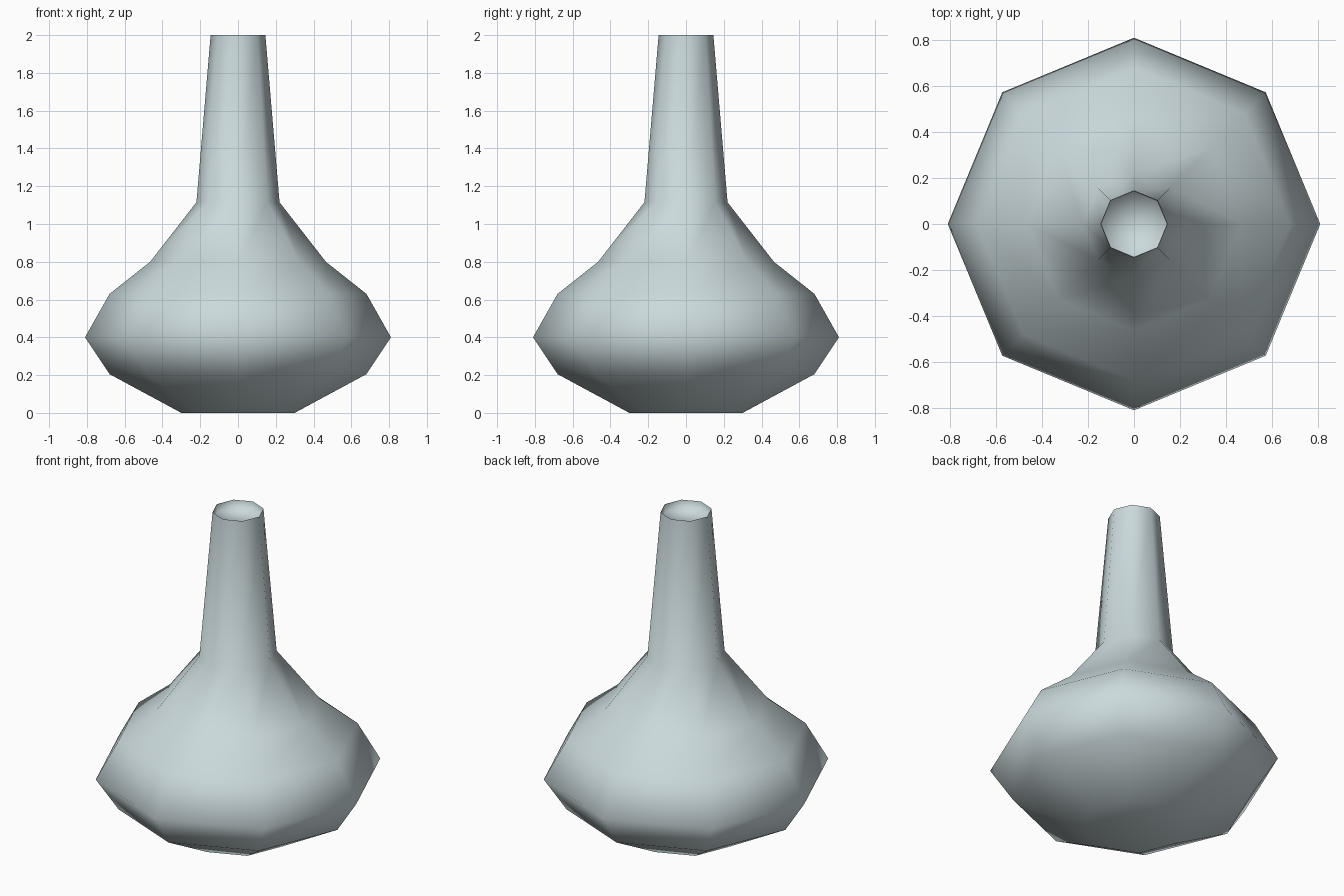
import bpy, bmesh, math

if "Cube" in bpy.data.objects:
    bpy.data.objects.remove(bpy.data.objects["Cube"])

SIDES = 8
# Outer profile (radius, height) from base to lip, then the shallow recess in the mouth
PROFILE = [(0.30, 0.0), (0.68, 0.205), (0.81, 0.40), (0.68, 0.63), (0.465, 0.80),
           (0.22, 1.115), (0.145, 2.0), (0.14, 1.955)]

glass = bpy.data.materials.new("pale_blue_grey")
glass.diffuse_color = (0.60, 0.70, 0.72, 1)
glass.use_nodes = True
glass.node_tree.nodes["Principled BSDF"].inputs["Base Color"].default_value = glass.diffuse_color


def lathe(name, profile, mat):
    """Turn a profile around z, closing both ends with a fan."""
    bm = bmesh.new()
    rings = []
    for r, z in profile:
        rings.append([bm.verts.new((r * math.cos(2 * math.pi * i / SIDES),
                                    r * math.sin(2 * math.pi * i / SIDES), z))
                      for i in range(SIDES)])
    bottom = bm.verts.new((0, 0, profile[0][1]))
    top = bm.verts.new((0, 0, profile[-1][1]))
    for i in range(SIDES):
        j = (i + 1) % SIDES
        for a, b in zip(rings, rings[1:]):
            bm.faces.new((a[i], a[j], b[j], b[i]))
        bm.faces.new((bottom, rings[0][j], rings[0][i]))
        bm.faces.new((top, rings[-1][i], rings[-1][j]))
    bmesh.ops.recalc_face_normals(bm, faces=bm.faces)
    mesh = bpy.data.meshes.new(name)
    bm.to_mesh(mesh)
    bm.free()
    mesh.materials.append(mat)
    obj = bpy.data.objects.new(name, mesh)
    bpy.context.collection.objects.link(obj)
    return obj


# Flask: bulbous body, tapered neck and recessed mouth
flask = lathe("flask", PROFILE, glass)
bpy.context.view_layer.objects.active = flask
flask.select_set(True)
bpy.ops.object.shade_smooth_by_angle(angle=math.radians(100))
